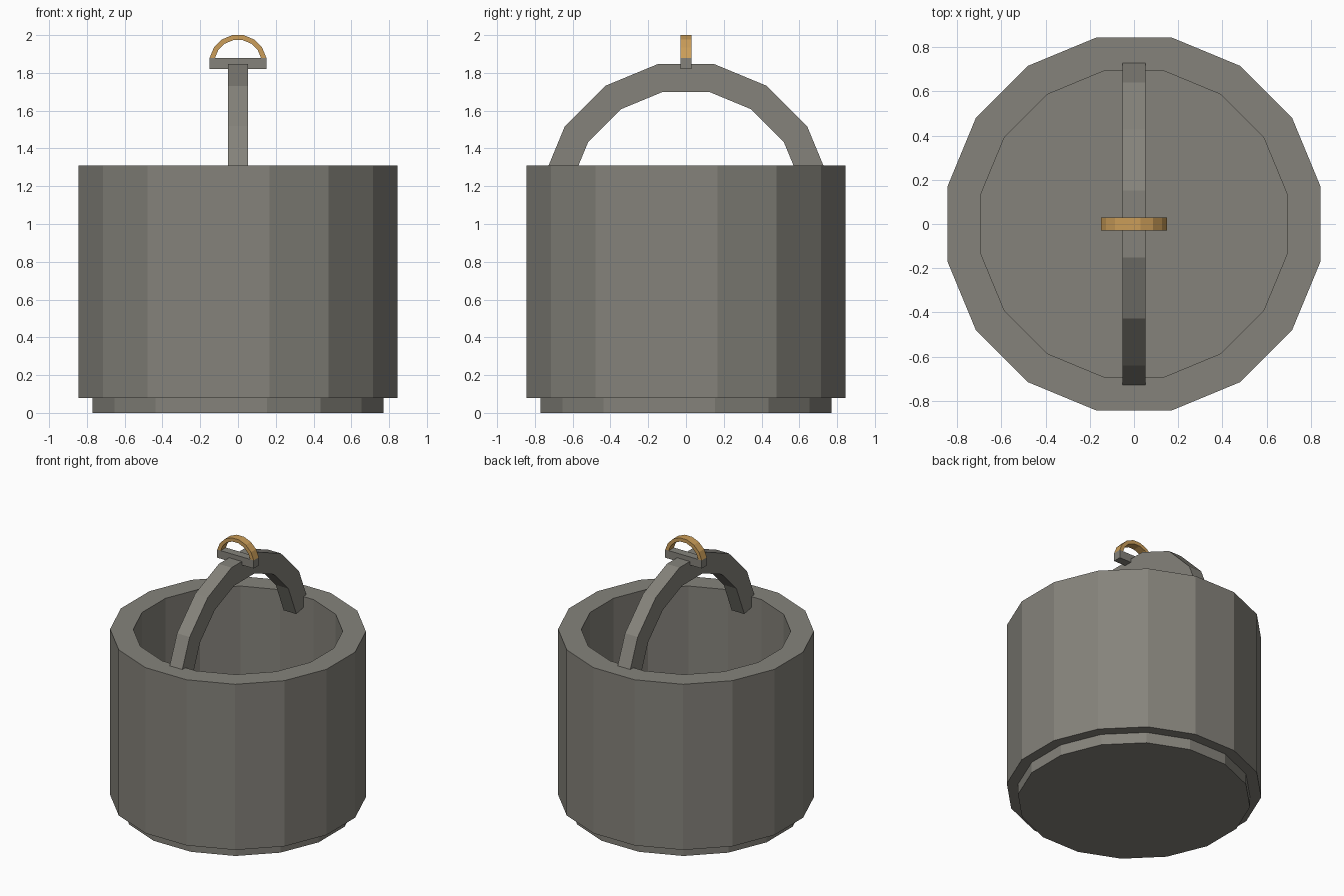
import bpy, bmesh, math

cube = bpy.data.objects.get("Cube")
if cube:
    bpy.data.objects.remove(cube)

SIDES = 16
STEP = 2 * math.pi / SIDES


def material(name, colour):
    m = bpy.data.materials.new(name)
    m.use_nodes = True
    m.diffuse_color = colour
    m.node_tree.nodes["Principled BSDF"].inputs["Base Color"].default_value = colour
    return m


iron = material("warm grey iron", (0.235, 0.226, 0.198, 1))
brass = material("brass", (0.60, 0.34, 0.10, 1))


def finish(name, bm, mat):
    bmesh.ops.recalc_face_normals(bm, faces=bm.faces)
    mesh = bpy.data.meshes.new(name)
    bm.to_mesh(mesh)
    bm.free()
    mesh.materials.append(mat)
    obj = bpy.data.objects.new(name, mesh)
    bpy.context.collection.objects.link(obj)
    return obj


def lathe(name, profile, mat):
    """Revolve (radius, z) points into a closed faceted body with end caps."""
    bm = bmesh.new()
    rings = [[bm.verts.new((r * math.cos((i + .5) * STEP), r * math.sin((i + .5) * STEP), z))
              for i in range(SIDES)] for r, z in profile]
    for a, b in zip(rings, rings[1:]):
        for i in range(SIDES):
            j = (i + 1) % SIDES
            bm.faces.new((a[i], a[j], b[j], b[i]))
    bm.faces.new(rings[0])
    bm.faces.new(rings[-1])
    return finish(name, bm, mat)


def arch(name, outer, inner, half_width, centre_z, mat, along_y):
    """Half ring of flat segments with a rectangular section."""
    bm = bmesh.new()
    sections = []
    for i in range(SIDES // 2):
        c, s = math.cos((i + .5) * STEP), math.sin((i + .5) * STEP)
        ring = []
        for r, w in ((outer, -half_width), (outer, half_width),
                     (inner, half_width), (inner, -half_width)):
            x, y = (w, r * c) if along_y else (r * c, w)
            ring.append(bm.verts.new((x, y, centre_z + r * s)))
        sections.append(ring)
    for a, b in zip(sections, sections[1:]):
        for k in range(4):
            n = (k + 1) % 4
            bm.faces.new((a[k], a[n], b[n], b[k]))
    bm.faces.new(sections[0])
    bm.faces.new(sections[-1])
    return finish(name, bm, mat)


# Bucket: recessed foot, straight outer wall, thick rim and hollow inside
lathe("bucket", [(0.785, 0), (0.785, 0.08), (0.861, 0.08), (0.861, 1.31),
                 (0.705, 1.31), (0.705, 0.15)], iron)

# Carrying handle, its ends sunk into the inside wall
arch("handle", 0.771, 0.622, 0.052, 1.09, iron, True)

# Crossbar on top of the handle
bm = bmesh.new()
bmesh.ops.create_cube(bm, size=1)
bmesh.ops.scale(bm, vec=(0.30, 0.06, 0.06), verts=bm.verts)
bmesh.ops.translate(bm, vec=(0, 0, 1.85), verts=bm.verts)
finish("crossbar", bm, iron)

# Hanging loop
arch("hanging_loop", 0.153, 0.126, 0.03, 1.85, brass, False)
